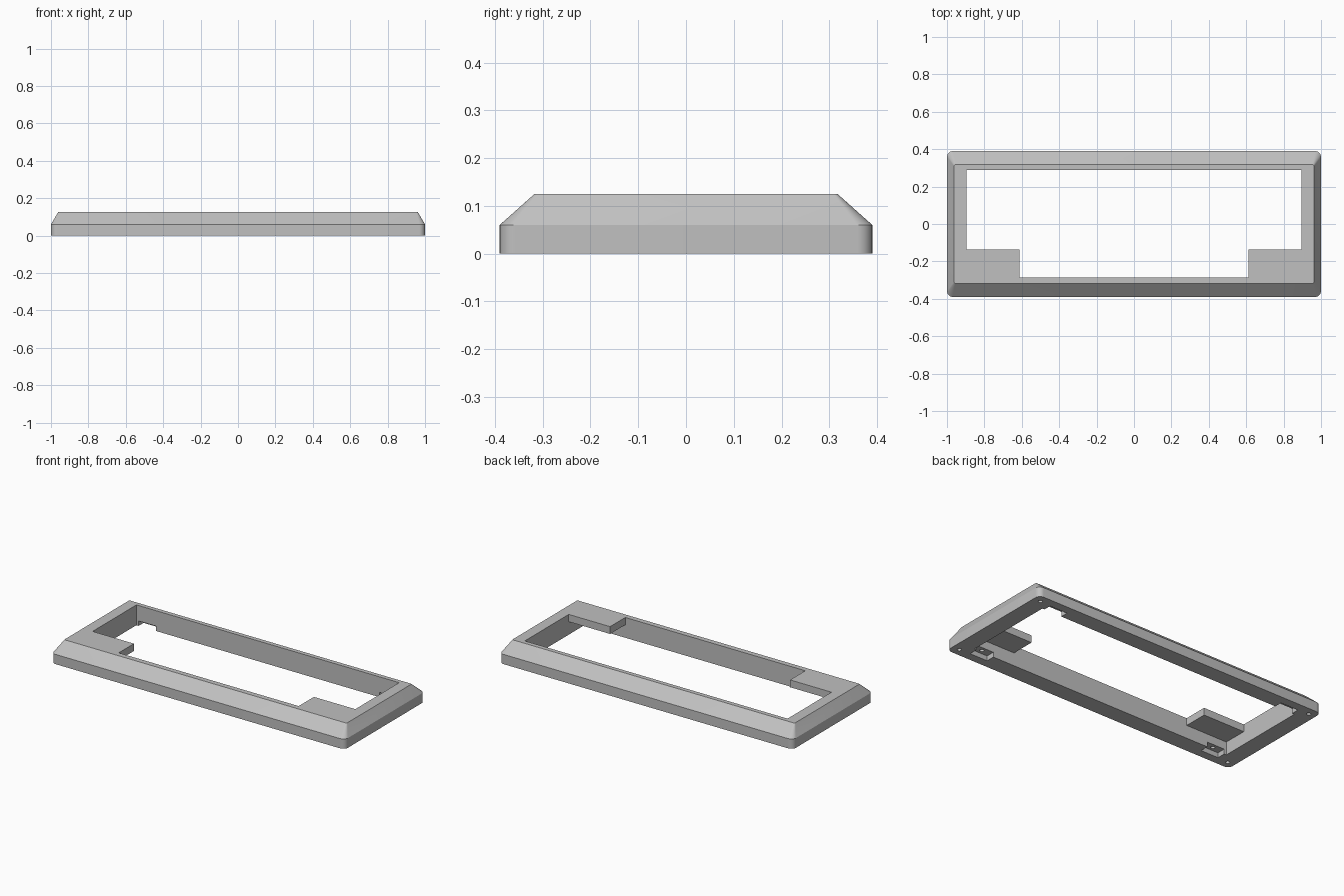
import bpy
import bmesh
import math

if "Cube" in bpy.data.objects:
    bpy.data.objects.remove(bpy.data.objects["Cube"], do_unlink=True)

grey = bpy.data.materials.new("matte_grey")
grey.use_nodes = True
colour = (0.53, 0.53, 0.53, 1)
grey.diffuse_color = colour
grey.node_tree.nodes["Principled BSDF"].inputs["Base Color"].default_value = colour


def rounded_rect(hx, hy, r, steps=8):
    """Outline of a rectangle with rounded corners, counter-clockwise."""
    pts = []
    for k, (sx, sy) in enumerate([(1, 1), (-1, 1), (-1, -1), (1, -1)]):
        for i in range(steps + 1):
            a = math.pi / 2 * (k + i / steps)
            pts.append((sx * (hx - r) + r * math.cos(a), sy * (hy - r) + r * math.sin(a)))
    return pts


def loft(name, sections):
    """Capped solid through (outline, height) sections."""
    bm = bmesh.new()
    rings = [[bm.verts.new((x, y, z)) for x, y in pts] for pts, z in sections]
    for low, high in zip(rings, rings[1:]):
        for i in range(len(low)):
            j = (i + 1) % len(low)
            bm.faces.new((low[i], low[j], high[j], high[i]))
    bm.faces.new(rings[0][::-1])
    bm.faces.new(rings[-1])
    bmesh.ops.recalc_face_normals(bm, faces=bm.faces)
    mesh = bpy.data.meshes.new(name)
    bm.to_mesh(mesh)
    bm.free()
    mesh.materials.append(grey)
    obj = bpy.data.objects.new(name, mesh)
    bpy.context.collection.objects.link(obj)
    return obj


def cut(target, outline, z0, z1):
    """Subtract a prism from the target."""
    cutter = loft("cutter", [(outline, z0), (outline, z1)])
    cutter.hide_render = True
    mod = target.modifiers.new("cut", "BOOLEAN")
    mod.operation = "DIFFERENCE"
    mod.solver = "EXACT"
    mod.object = cutter
    bpy.context.view_layer.objects.active = target
    bpy.ops.object.modifier_apply(modifier=mod.name)
    bpy.data.objects.remove(cutter, do_unlink=True)


def box(xa, xb, ya, yb):
    x0, x1 = sorted((xa, xb))
    y0, y1 = sorted((ya, yb))
    return [(x0, y0), (x1, y0), (x1, y1), (x0, y1)]


def circle(x, y, r, n=16):
    return [(x + r * math.cos(2 * math.pi * i / n), y + r * math.sin(2 * math.pi * i / n))
            for i in range(n)]


TOP, SHOULDER, SHELF = 0.125, 0.06, 0.08
OPEN_X, FRONT, BACK = 0.895, -0.285, 0.29
SHELF_X, SHELF_Y = 0.613, -0.137

# Frame body: upright skirt with sloping shoulders
base = rounded_rect(1.0, 0.39, 0.032)
frame = loft("case_frame", [(base, 0), (base, SHOULDER),
                            (rounded_rect(0.962, 0.317, 0.008), TOP)])

# Stepped opening that leaves a shelf in each front corner
right_half = [(SHELF_X, FRONT), (SHELF_X, SHELF_Y), (OPEN_X, SHELF_Y), (OPEN_X, BACK)]
cut(frame, right_half + [(-x, y) for x, y in reversed(right_half)], -0.1, 0.3)

for sx in (-1, 1):
    # Hollow below the shelf
    cut(frame, box(sx * 0.5, sx * OPEN_X, FRONT, -0.1), -0.1, SHELF)
    for sy, wall in ((-1, FRONT), (1, BACK)):
        # Fixing recess in the inner wall, with its screw hole
        cut(frame, box(sx * 0.76, sx * 0.88, wall - sy * 0.05, sy * 0.338), -0.1, 0.03)
        cut(frame, circle(sx * 0.82, sy * 0.311, 0.012), -0.1, 0.06)
        # Corner screw hole in the underside
        cut(frame, circle(sx * 0.953, sy * 0.343, 0.012), -0.1, 0.05)

bpy.ops.object.select_all(action="DESELECT")
frame.select_set(True)
bpy.context.view_layer.objects.active = frame
bpy.ops.object.shade_smooth_by_angle(angle=math.radians(25))
